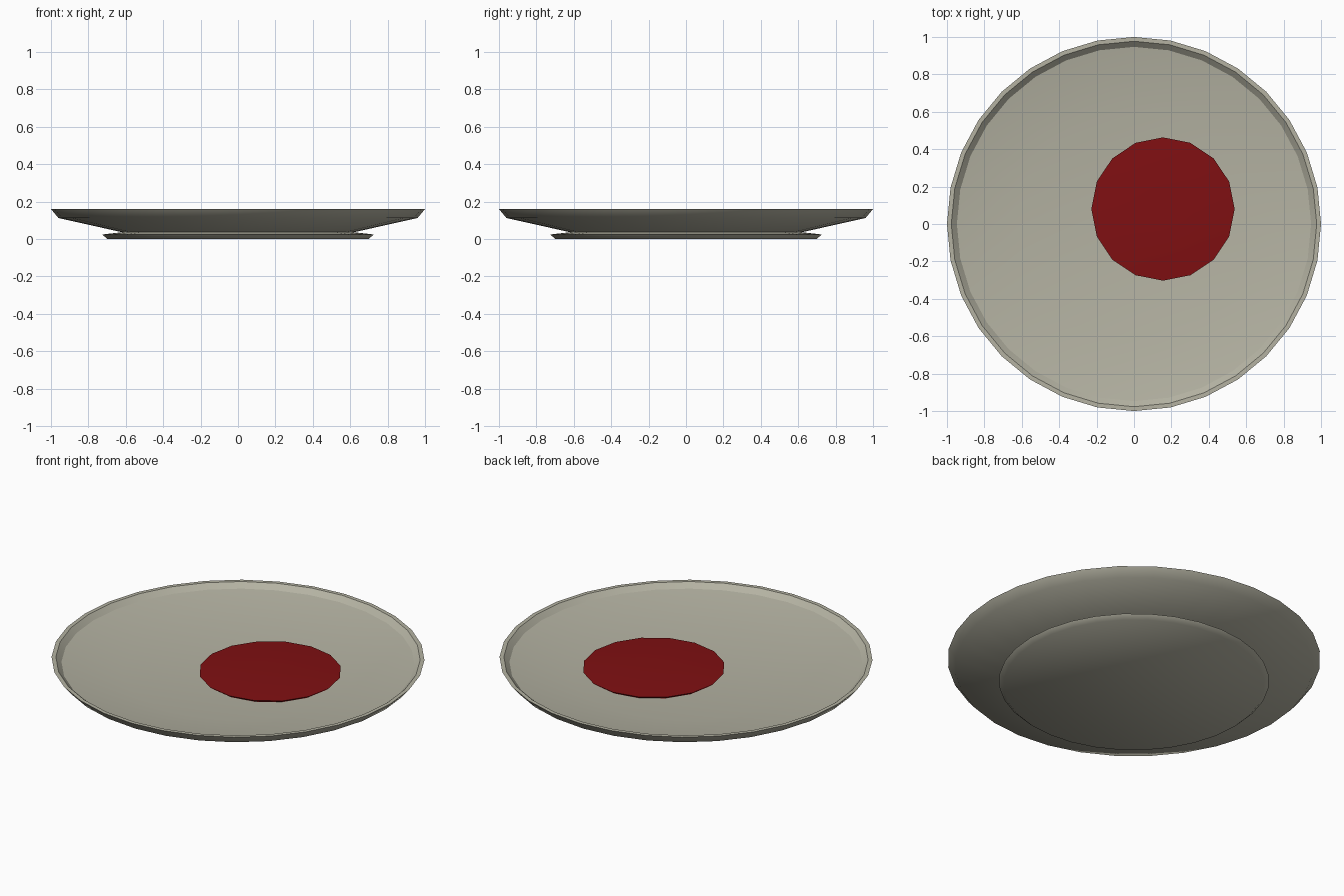
import bpy, bmesh, math

if "Cube" in bpy.data.objects:
    bpy.data.objects.remove(bpy.data.objects["Cube"])


def material(name, rgb):
    m = bpy.data.materials.new(name)
    m.diffuse_color = (*rgb, 1.0)
    m.use_nodes = True
    m.node_tree.nodes["Principled BSDF"].inputs["Base Color"].default_value = m.diffuse_color
    return m


def lathe(name, profile, sides, mat, centre=(0, 0), sharp_rings=()):
    """Revolve (radius, height) points and close both ends with flat caps."""
    bm = bmesh.new()
    rings = []
    for r, z in profile:
        ring = []
        for i in range(sides):
            a = 2 * math.pi * i / sides
            ring.append(bm.verts.new((centre[0] + r * math.cos(a),
                                      centre[1] + r * math.sin(a), z)))
        rings.append(ring)
    for low, high in zip(rings, rings[1:]):
        for i in range(sides):
            j = (i + 1) % sides
            bm.faces.new((low[i], low[j], high[j], high[i]))
    bm.faces.new(rings[0][::-1])
    bm.faces.new(rings[-1])
    for f in bm.faces:
        f.smooth = True
    # crisp edges round the chosen rings
    for k in sharp_rings:
        for i in range(sides):
            bm.edges.get((rings[k][i], rings[k][(i + 1) % sides])).smooth = False
    mesh = bpy.data.meshes.new(name)
    bm.to_mesh(mesh)
    bm.free()
    mesh.materials.append(mat)
    obj = bpy.data.objects.new(name, mesh)
    bpy.context.collection.objects.link(obj)
    return obj


china = material("warm grey china", (0.46, 0.45, 0.365))
red = material("dark red sauce", (0.215, 0.005, 0.006))

# plate: foot, sloped underside, rim and shallow well
plate_profile = [
    (0.70, 0.0), (0.725, 0.024),        # foot
    (0.62, 0.036),                      # recess above the foot
    (0.96, 0.112), (1.0, 0.16),         # underside and outer rim
    (0.977, 0.16), (0.947, 0.132),      # rim top and inner wall
    (0.62, 0.08),                       # well floor
]
lathe("plate", plate_profile, 32, china, sharp_rings=(1, 2, 4, 5, 6))

# sauce: a very low dome lying in the well
sauce_profile = [(0.36, 0.078), (0.383, 0.096), (0.27, 0.102), (0.12, 0.105)]
lathe("sauce", sauce_profile, 16, red, centre=(0.155, 0.08), sharp_rings=(1,))
